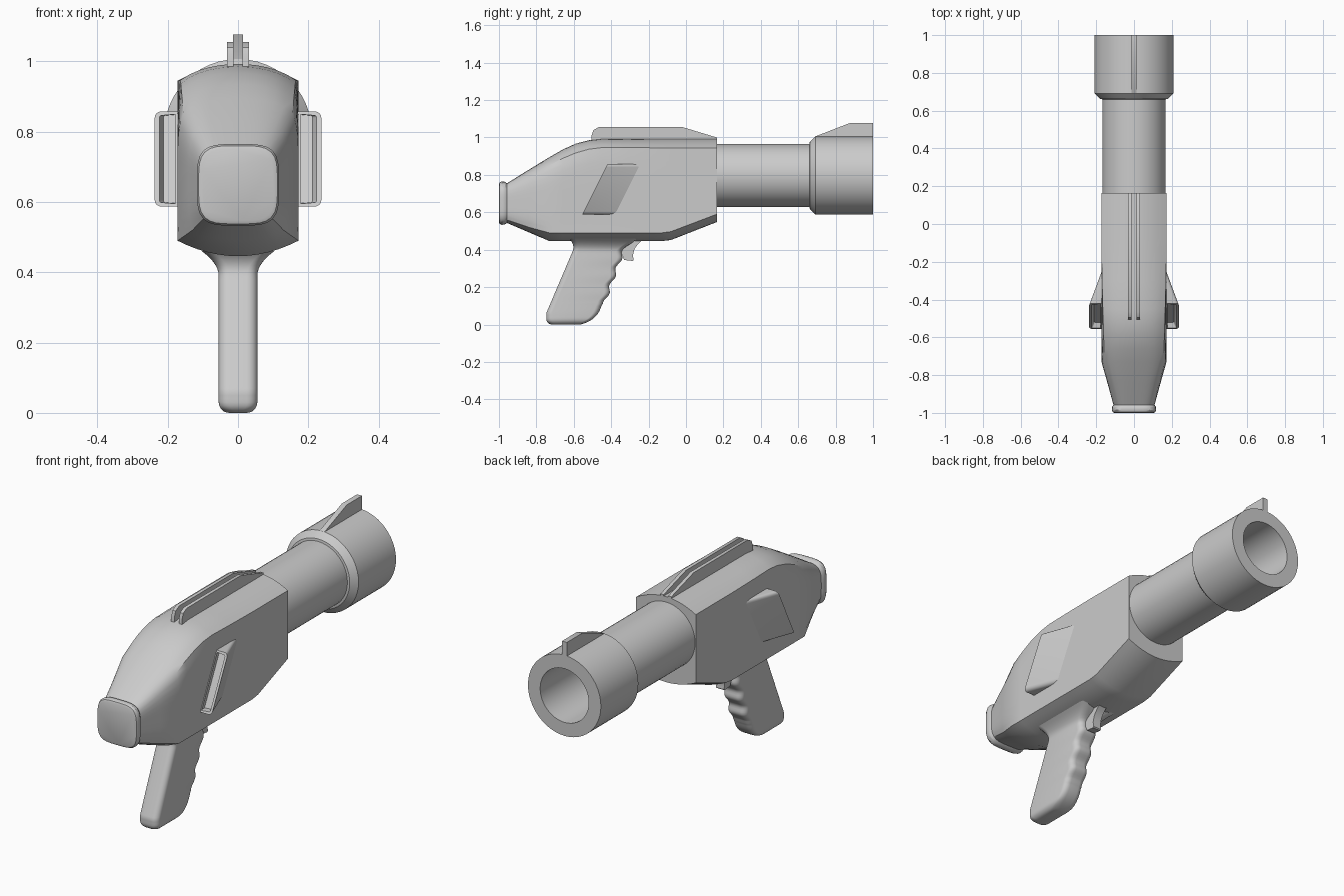
import bpy, bmesh, math
from mathutils import Vector

if "Cube" in bpy.data.objects:
    bpy.data.objects.remove(bpy.data.objects["Cube"])


def finish(name, bm, angle=32):
    bmesh.ops.recalc_face_normals(bm, faces=bm.faces)
    me = bpy.data.meshes.new(name)
    bm.to_mesh(me)
    bm.free()
    ob = bpy.data.objects.new(name, me)
    bpy.context.collection.objects.link(ob)
    bpy.ops.object.select_all(action='DESELECT')
    ob.select_set(True)
    bpy.context.view_layer.objects.active = ob
    bpy.ops.object.shade_smooth_by_angle(angle=math.radians(angle))
    return ob


def loft(name, rings, caps=True, angle=32):
    """Skin a list of equal-length closed rings."""
    bm = bmesh.new()
    rows = [[bm.verts.new(p) for p in r] for r in rings]
    n = len(rows[0])
    for a, b in zip(rows, rows[1:]):
        for i in range(n):
            j = (i + 1) % n
            bm.faces.new((a[i], a[j], b[j], b[i]))
    if caps:
        bm.faces.new(rows[0])
        bm.faces.new(rows[-1])
    return finish(name, bm, angle)


def plate(name, profile, x0, x1):
    """Extrude a (y, z) profile from x0 to x1."""
    return loft(name, [[(x, y, z) for y, z in profile] for x in (x0, x1)])


def mix(a, b, t):
    return a + (b - a) * t


# Body: arched box sections at the muzzle end, blending into a rounded-square tail
def body_ring(y, w, zbc, zbs, zts, ztc, bt, bb, m=12):
    mid, h = (zbc + ztc) / 2, (ztc - zbc) / 2
    pts = []
    for side in range(4):
        for k in range(m):
            t = 1 - 2 * k / m
            u = (t + 1) / 2
            x, z, b = [(w * t, mix(zts, ztc, 1 - t * t), bt),
                       (-w, mix(zbs, zts, u), mix(bb, bt, u)),
                       (-w * t, mix(zbs, zbc, 1 - t * t), bb),
                       (w, mix(zts, zbs, u), mix(bt, bb, u))][side]
            a = math.pi / 4 + (side + k / m) * math.pi / 2
            c, s = math.cos(a), math.sin(a)
            r = (c ** 4 + s ** 4) ** -0.25
            pts.append((mix(x, w * c * r, b), y, mix(z, mid + h * s * r, b)))
    return pts


stations = [
    (0.165, .172, .548, .59, .945, .993, 0, 0),
    (-0.08, .172, .452, .497, .945, .993, 0, 0),
    (-0.13, .172, .446, .49, .945, .993, 0, 0),
    (-0.30, .172, .446, .49, .945, .993, .1, 0),
    (-0.45, .172, .446, .49, .945, .993, .25, 0),
    (-0.52, .172, .446, .49, .935, .985, .33, 0),
    (-0.59, .172, .446, .49, .912, .967, .4, 0),
    (-0.66, .172, .446, .49, .88, .935, .5, 0),
    (-0.73, .172, .446, .49, .84, .895, .6, 0),
    (-0.84, .141, .493, .52, .78, .828, .8, .5),
    (-0.957, .109, .543, .57, .72, .755, 1, 1),
    (-0.968, .116, .535, .57, .72, .763, 1, 1),
    (-0.985, .117, .533, .57, .72, .765, 1, 1),
    (-0.996, .112, .538, .57, .72, .76, 1, 1),
    (-1.0, .103, .547, .57, .72, .751, 1, 1),
]
loft("body", [body_ring(*s) for s in stations])

# Barrel and muzzle sleeve with a deep bore, turned about the y axis
turned = [(.001, .1), (.168, .1), (.168, .66), (.18, .662), (.21, .692), (.21, 1),
          (.14, 1), (.14, .25), (.001, .25)]
SEG = 48
loft("barrel", [[(r * math.cos(2 * math.pi * i / SEG), y, .797 + r * math.sin(2 * math.pi * i / SEG))
                 for i in range(SEG)] for r, y in turned])

# Twin top rails and the front sight
rail = [(-.505, .96), (-.505, 1.01), (-.495, 1.04), (-.465, 1.056), (-.02, 1.056),
        (.165, 1.0), (.165, .96)]
for tag, s in (("left", -1), ("right", 1)):
    plate("top_rail_" + tag, rail, s * .013, s * .031)
plate("front_sight", [(.692, .98), (.692, 1.006), (.875, 1.077), (1, 1.077), (1, .98)], -.014, .014)


# Grip: rounded rectangles stacked in z, finger grooves on the front edge
def grip_ring(z):
    back = max(-.773 + .426 * z, -.747)
    front = -.478 + .365 * z
    if z > .1:
        front += .009 * math.cos(2 * math.pi * (z - .165) / .092)
    else:
        front -= .01 + .062 * ((.1 - z) / .1) ** 3
    hx = .055
    if z > .39:
        e = .035 * ((z - .39) / .06) ** 2
        back, front, hx = back - e, front + e, hx + e
    if z < .03:
        e = .03 - math.sqrt(max(.03 ** 2 - (.03 - z) ** 2, 0))
        back, front, hx = back + e, front - e * .6, hx - e
    rad = min(.03, hx * .9)
    cy, hy = (back + front) / 2, (front - back) / 2
    pts = []
    for q, (sx, sy) in enumerate([(1, 1), (-1, 1), (-1, -1), (1, -1)]):
        for k in range(7):
            a = (q + k / 6) * math.pi / 2
            pts.append((sx * (hx - rad) + rad * math.cos(a),
                        cy + sy * (hy - rad) + rad * math.sin(a), z))
    return pts


levels = [0, .002, .006, .012, .02, .03] + [.04 + .01 * i for i in range(43)]
loft("grip", [grip_ring(z) for z in levels], angle=45)

# Trigger
plate("trigger", [(-.36, .46), (-.345, .38), (-.33, .345), (-.285, .34), (-.28, .345), (-.284, .37),
                  (-.275, .405), (-.255, .432), (-.235, .45), (-.235, .46)], -.023, .023)

# Side scoops: slanted wedges, open at the rear
for tag, s in (("left", -1), ("right", 1)):
    bm = bmesh.new()
    lo = [bm.verts.new((s * x, y, .587)) for x, y in ((.168, -.556), (.237, -.556), (.168, -.37))]
    hi = [bm.verts.new((s * x, y, .858)) for x, y in ((.168, -.42), (.237, -.42), (.168, -.234))]
    bm.faces.new(lo)
    bm.faces.new(hi)
    for i, j in ((1, 2), (2, 0)):
        bm.faces.new((lo[i], lo[j], hi[j], hi[i]))
    rear = bm.faces.new((lo[0], lo[1], hi[1], hi[0]))
    bmesh.ops.recalc_face_normals(bm, faces=bm.faces)
    edges = [bm.edges.get((r[1], r[2])) for r in (lo, hi)]
    bmesh.ops.bevel(bm, geom=edges, offset=.018, segments=4, profile=.5, affect='EDGES')
    bm.normal_update()
    rear = min(bm.faces, key=lambda f: f.normal.y)
    bmesh.ops.inset_region(bm, faces=[rear], thickness=.013, depth=0)
    bmesh.ops.translate(bm, verts=[], vec=Vector())
    ext = bmesh.ops.extrude_discrete_faces(bm, faces=[rear])["faces"][0]
    for v in ext.verts:
        v.co += Vector((-s * .012, .03, 0))
    finish("side_scoop_" + tag, bm)
